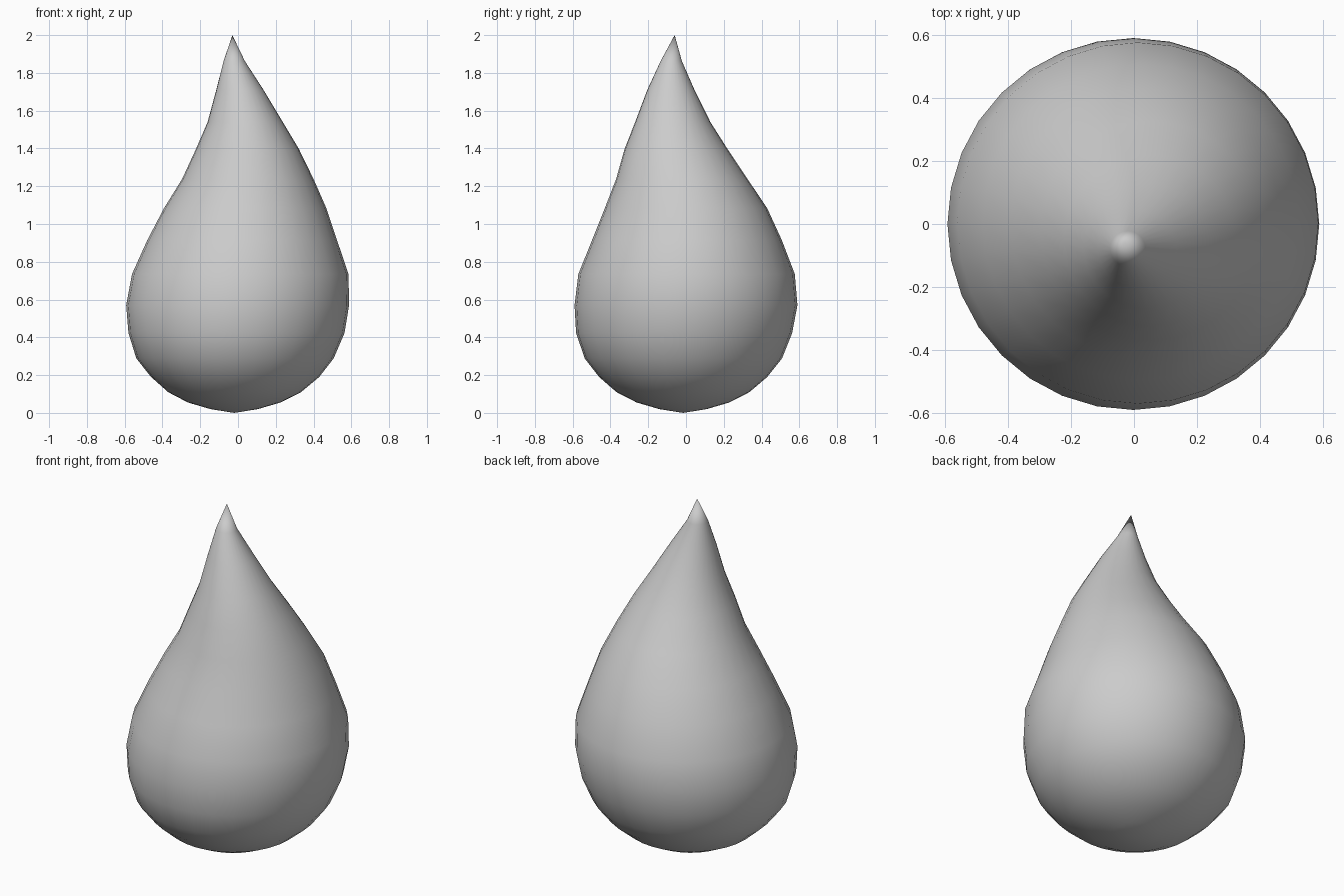
import bpy, bmesh
from math import cos, sin, pi

SEGMENTS = 32
BOTTOM = (-0.02, -0.015, 0.0)
TIP = (-0.03, -0.06, 2.0)

# Droplet rings: height, radius, centre x, centre y (the axis sways towards the tip)
RINGS = [
    (0.02, 0.125, -0.020, -0.016),
    (0.055, 0.245, -0.020, -0.016),
    (0.11, 0.352, -0.018, -0.016),
    (0.19, 0.445, -0.015, -0.015),
    (0.288, 0.522, -0.016, -0.014),
    (0.423, 0.572, -0.008, -0.010),
    (0.57, 0.590, -0.002, 0.000),
    (0.735, 0.573, 0.012, 0.003),
    (0.915, 0.502, 0.022, 0.005),
    (1.083, 0.430, 0.038, 0.000),
    (1.238, 0.348, 0.052, -0.022),
    (1.398, 0.272, 0.050, -0.053),
    (1.54, 0.199, 0.038, -0.070),
    (1.71, 0.125, 0.010, -0.080),
    (1.863, 0.056, -0.020, -0.078),
]

bm = bmesh.new()
loops = [[bm.verts.new((cx + r * cos(2 * pi * i / SEGMENTS),
                        cy + r * sin(2 * pi * i / SEGMENTS), z))
          for i in range(SEGMENTS)] for z, r, cx, cy in RINGS]
bottom, tip = bm.verts.new(BOTTOM), bm.verts.new(TIP)

# Skin the rings and close both ends with fans
for i in range(SEGMENTS):
    j = (i + 1) % SEGMENTS
    for a, b in zip(loops, loops[1:]):
        bm.faces.new((a[i], a[j], b[j], b[i]))
    bm.faces.new((bottom, loops[0][j], loops[0][i]))
    bm.faces.new((loops[-1][i], loops[-1][j], tip))
for f in bm.faces:
    f.smooth = True

mesh = bpy.data.meshes.new("droplet")
bm.to_mesh(mesh)
bm.free()
bpy.context.collection.objects.link(bpy.data.objects.new("droplet", mesh))
